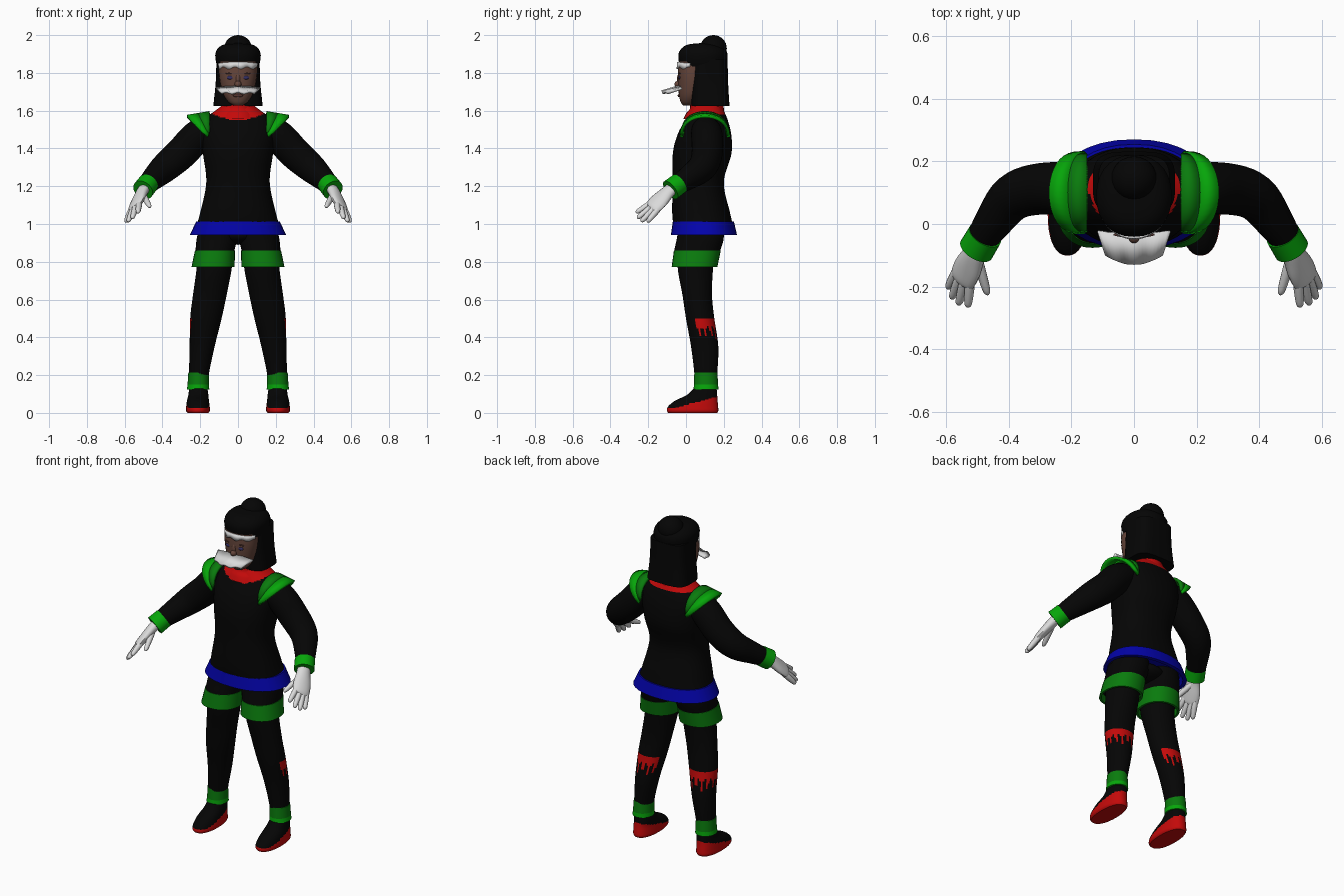
import bpy, bmesh, math
from mathutils import Vector

if "Cube" in bpy.data.objects:
    bpy.data.objects.remove(bpy.data.objects["Cube"], do_unlink=True)


def material(name, r, g, b):
    m = bpy.data.materials.new(name)
    m.use_nodes = True
    m.diffuse_color = (r, g, b, 1)
    bsdf = m.node_tree.nodes["Principled BSDF"]
    bsdf.inputs["Base Color"].default_value = (r, g, b, 1)
    bsdf.inputs["Roughness"].default_value = 0.8
    return m


BLACK = material("black cloth", .0015, .0015, .0015)
GREEN = material("dark green trim", .003, .2, .004)
BRIGHT = material("bright green trim", .002, .38, .003)
RED = material("red trim", .55, .003, .003)
BLUE = material("blue hem", .001, .001, .4)
WHITE = material("white", .7, .7, .7)
SKIN = material("brown skin", .13, .06, .043)
EYE = material("violet eye", .035, .03, .13)
LIP = material("dark lip", .09, .035, .028)


def finish(name, bm, mats, rule=None, mirror=False, solid=0):
    """Turn a bmesh into a smooth shaded object."""
    bmesh.ops.recalc_face_normals(bm, faces=bm.faces)
    bm.normal_update()
    if rule:
        for f in bm.faces:
            f.material_index = rule(f.calc_center_median(), f.normal)
    mesh = bpy.data.meshes.new(name)
    bm.to_mesh(mesh)
    bm.free()
    for m in mats:
        mesh.materials.append(m)
    ob = bpy.data.objects.new(name, mesh)
    bpy.context.collection.objects.link(ob)
    if solid:
        mod = ob.modifiers.new("thickness", 'SOLIDIFY')
        mod.thickness, mod.offset = solid, 0
    if mirror:
        ob.modifiers.new("mirror", 'MIRROR')
    bpy.ops.object.select_all(action='DESELECT')
    ob.select_set(True)
    bpy.context.view_layer.objects.active = ob
    bpy.ops.object.shade_smooth_by_angle(angle=math.radians(45))


def spline(rows, steps):
    """Catmull-Rom through rows of numbers."""
    out = []
    for i in range(len(rows) - 1):
        a, b, c, d = rows[max(i - 1, 0)], rows[i], rows[i + 1], rows[min(i + 2, len(rows) - 1)]
        for s in range(steps):
            t = s / steps
            out.append([q + t / 2 * (r - p + t * (2 * p - 5 * q + 4 * r - w + t * (3 * (q - r) + w - p)))
                        for p, q, r, w in zip(a, b, c, d)])
    return out + [list(rows[-1])]


def loft(name, rows, mats, steps=5, n=28, power=2, across=None, rule=None, mirror=False):
    """Skin rings (x, y, z, rx, ry): level, or square to the path if 'across' is given."""
    rows = spline(rows, steps)
    bm = bmesh.new()
    loops = []
    for i, (x, y, z, rx, ry) in enumerate(rows):
        u, v = Vector((1, 0, 0)), Vector((0, 1, 0))
        if across:
            t = (Vector(rows[min(i + 1, len(rows) - 1)][:3]) - Vector(rows[max(i - 1, 0)][:3])).normalized()
            u = Vector(across)
            u = (u - u.dot(t) * t).normalized()
            v = t.cross(u)
        ring = []
        for k in range(n):
            c, s = math.cos(math.tau * k / n), math.sin(math.tau * k / n)
            c, s = (math.copysign(abs(q) ** (2 / power), q) for q in (c, s))
            ring.append(bm.verts.new(Vector((x, y, z)) + u * rx * c + v * ry * s))
        loops.append(ring)
    for a, b in zip(loops, loops[1:]):
        for k in range(n):
            bm.faces.new((a[k], a[k - 1], b[k - 1], b[k]))
    bm.faces.new(loops[0])
    bm.faces.new(loops[-1])
    finish(name, bm, mats, rule, mirror)


def band(name, top, bottom, mat, thick=.012, **kw):
    """A flared open cuff with an inner wall."""
    inner = [[*r[:3], r[3] - thick, r[4] - thick] for r in (bottom, top)]
    loft(name, [top, bottom, *inner], [mat], steps=1, n=32, **kw)


def strip(name, edge_a, edge_b, mat, thick, mirror=False):
    bm = bmesh.new()
    a, b = ([bm.verts.new(p) for p in e] for e in (edge_a, edge_b))
    for i in range(len(a) - 1):
        bm.faces.new((a[i], a[i + 1], b[i + 1], b[i]))
    finish(name, bm, [mat], mirror=mirror, solid=thick)


def ball(name, loc, size, mat, mirror=False):
    bm = bmesh.new()
    bmesh.ops.create_uvsphere(bm, u_segments=24, v_segments=16, radius=1)
    for v in bm.verts:
        v.co = Vector(p + q * s for p, q, s in zip(loc, v.co, size))
    finish(name, bm, [mat], mirror=mirror)


# Tunic with blue underside, red yoke and collar
def tunic_colour(c, n):
    if c.z < 1.0:
        return 2
    edge = 1.55 + 2 * c.x ** 2 if c.y < .1 else 1.583
    return int(c.z > edge and abs(c.x) < .165)


loft("tunic", [(0, .095, .975, .225, .158), (0, .08, 1.06, .2, .153), (0, .065, 1.22, .168, .135),
               (0, .085, 1.37, .185, .155), (0, .097, 1.47, .195, .143), (0, .108, 1.55, .18, .113),
               (0, .11, 1.6, .12, .09), (0, .11, 1.63, .08, .075)],
     [BLACK, RED, BLUE], steps=9, n=56, power=2.3, rule=tunic_colour)
band("tunic_hem", (0, .092, 1.012, .222, .162), (0, .095, .942, .255, .175), BLUE, .022, power=2.2)
loft("collar", [(0, .09, 1.555, .115, .105), (0, .1, 1.585, .103, .1), (0, .11, 1.61, .09, .09),
                (0, .11, 1.65, .085, .088)], [RED])

# Sleeves and wrist cuffs
loft("sleeves", [(.1, .1, 1.5, .07, .07), (.2, .11, 1.475, .083, .085), (.3, .112, 1.375, .082, .085),
                 (.385, .085, 1.3, .075, .078), (.45, .005, 1.24, .06, .062), (.5, -.07, 1.19, .046, .046)],
     [BLACK], across=(0, 1, .3), mirror=True)
band("wrist_cuffs", (.475, -.035, 1.215, .056, .056), (.503, -.082, 1.18, .057, .057), BRIGHT, .016,
     across=(0, 1, .3), mirror=True)

# Shoulder pads: dark inner half, bright flared rim
arc = [math.pi * k / 20 for k in range(21)]
pad_in = [Vector((.15, .1 - .115 * math.cos(t), 1.49 + .1 * math.sin(t) ** .8)) for t in arc]
pad_out = [Vector((.16 + .11 * math.sin(t) ** .7, .1 - .125 * math.cos(t), 1.46 + .11 * math.sin(t) ** .8))
           for t in arc]
pad_mid = [(a + b) / 2 for a, b in zip(pad_in, pad_out)]
strip("shoulder_pads", pad_in, pad_mid, GREEN, .016, mirror=True)
strip("shoulder_pad_rims", pad_mid, pad_out, BRIGHT, .016, mirror=True)

# Hands
spread = (.6, .55, -.45)
loft("palms", [(.495, -.07, 1.19, .036, .03), (.51, -.1, 1.165, .041, .028), (.53, -.14, 1.125, .052, .025),
               (.547, -.175, 1.09, .05, .02), (.55, -.188, 1.078, .036, .01)],
     [WHITE], n=16, across=spread, mirror=True)
fingers = {"index": ((.523, -.185, 1.11), (.53, -.265, 1.06)), "middle": ((.54, -.178, 1.095), (.56, -.258, 1.03)),
           "ring": ((.554, -.168, 1.082), (.582, -.238, 1.012)), "little": ((.567, -.155, 1.07), (.594, -.205, 1.01)),
           "thumb": ((.5, -.11, 1.15), (.466, -.226, 1.09))}
for label, (base, tip) in fingers.items():
    base, tip = Vector(base), Vector(tip)
    root = base - (tip - base) * .25
    shape = ((0, .015), (.3, .0165), (.7, .0145), (.93, .011), (1, .003))
    loft(label + "_fingers", [(*root.lerp(tip, t), r, r) for t, r in shape], [WHITE],
         steps=3, n=12, across=spread, mirror=True)


# Legs with dripping red patches on the calves
def calf_patch(c, n):
    drip = .455 - .06 * abs(math.sin(7 * math.atan2(n.y, n.x))) ** 6
    return int(drip < c.z < .503 and n.x * .45 + n.y * .9 > .05)


loft("legs", [(.115, .07, .95, .1, .11), (.122, .06, .86, .097, .102), (.127, .05, .76, .093, .093),
              (.15, .06, .62, .089, .078), (.17, .075, .5, .083, .075), (.19, .099, .35, .066, .072),
              (.207, .105, .2, .052, .06), (.21, .105, .09, .046, .055)],
     [BLACK, RED], steps=11, n=48, rule=calf_patch, mirror=True)
band("ankle_cuffs", (.209, .105, .215, .054, .061), (.21, .106, .15, .057, .064), GREEN, mirror=True)
band("ankle_cuff_rims", (.21, .106, .15, .057, .064), (.211, .106, .125, .059, .066), BRIGHT, mirror=True)

# Shorts
loft("shorts", [(.105, .08, .98, .1, .12), (.112, .075, .92, .107, .124), (.122, .06, .86, .103, .122),
                (.128, .05, .81, .103, .118)], [BLACK], power=2.2, mirror=True)
band("shorts_cuffs", (.122, .06, .86, .106, .124), (.132, .045, .772, .114, .121), GREEN, power=2.2, mirror=True)
ball("seat", (0, .08, .94), (.12, .115, .05), BLACK)

# Shoes
loft("shoes", [(.212, .036, 0, .056, .13), (.212, .035, .012, .063, .136), (.212, .038, .035, .062, .132),
               (.212, .055, .065, .058, .112), (.21, .085, .095, .053, .08), (.21, .102, .13, .048, .06)],
     [BLACK, RED], n=36, power=2.3, mirror=True,
     rule=lambda c, n: int(c.z < .024 + max(c.y + .06, 0) * .28))

# Head and face
loft("head", [(0, .01, 1.628, .025, .025), (0, .018, 1.645, .05, .046), (0, .032, 1.68, .075, .069),
              (0, .04, 1.73, .091, .081), (0, .04, 1.79, .1, .083), (0, .04, 1.86, .1, .08)],
     [SKIN], power=2.2)
ball("nose", (0, -.041, 1.74), (.018, .02, .018), SKIN)
ball("nose_bridge", (0, -.034, 1.765), (.014, .014, .034), SKIN)
ball("eyes", (.04, -.034, 1.775), (.019, .007, .01), EYE, mirror=True)
ball("brows", (.042, -.034, 1.797), (.024, .006, .004), LIP, mirror=True)
ball("lips", (0, -.035, 1.68), (.026, .009, .009), LIP)

# Moustache
span = [k / 10 - 1 for k in range(21)]
strip("moustache", [(.115 * s, -.03 + .008 * s * s, 1.73 - .012 * abs(s)) for s in span],
      [(.09 * s, -.128 + .03 * s * s, 1.697 + .004 * math.cos(9 * s)) for s in span], WHITE, .014)

# Hair and headband
loft("hair_bob", [(0, .13, 1.625, .131, .101), (0, .128, 1.66, .127, .1), (0, .125, 1.75, .118, .098),
                  (0, .124, 1.87, .114, .096)], [BLACK], n=40, power=3.6)
loft("hair_cap", [(0, .09, 1.835, .11, .122), (0, .09, 1.86, .117, .128), (0, .09, 1.9, .12, .13),
                  (0, .09, 1.93, .106, .113), (0, .09, 1.95, .075, .08), (0, .09, 1.957, .02, .02)],
     [BLACK], power=2.2)
ball("hair_bun", (0, .145, 1.93), (.073, .071, .07), BLACK)
sweep = [math.radians(210 + 120 * k / 30) for k in range(31)]
strip("headband",
      [(.115 * math.cos(t), .087 + .132 * math.sin(t), 1.826 + .006 * math.cos(11 * t)) for t in sweep],
      [(.117 * math.cos(t), .087 + .129 * math.sin(t), 1.85 + .008 * abs(math.sin(t)) ** 3) for t in sweep],
      WHITE, .009)
